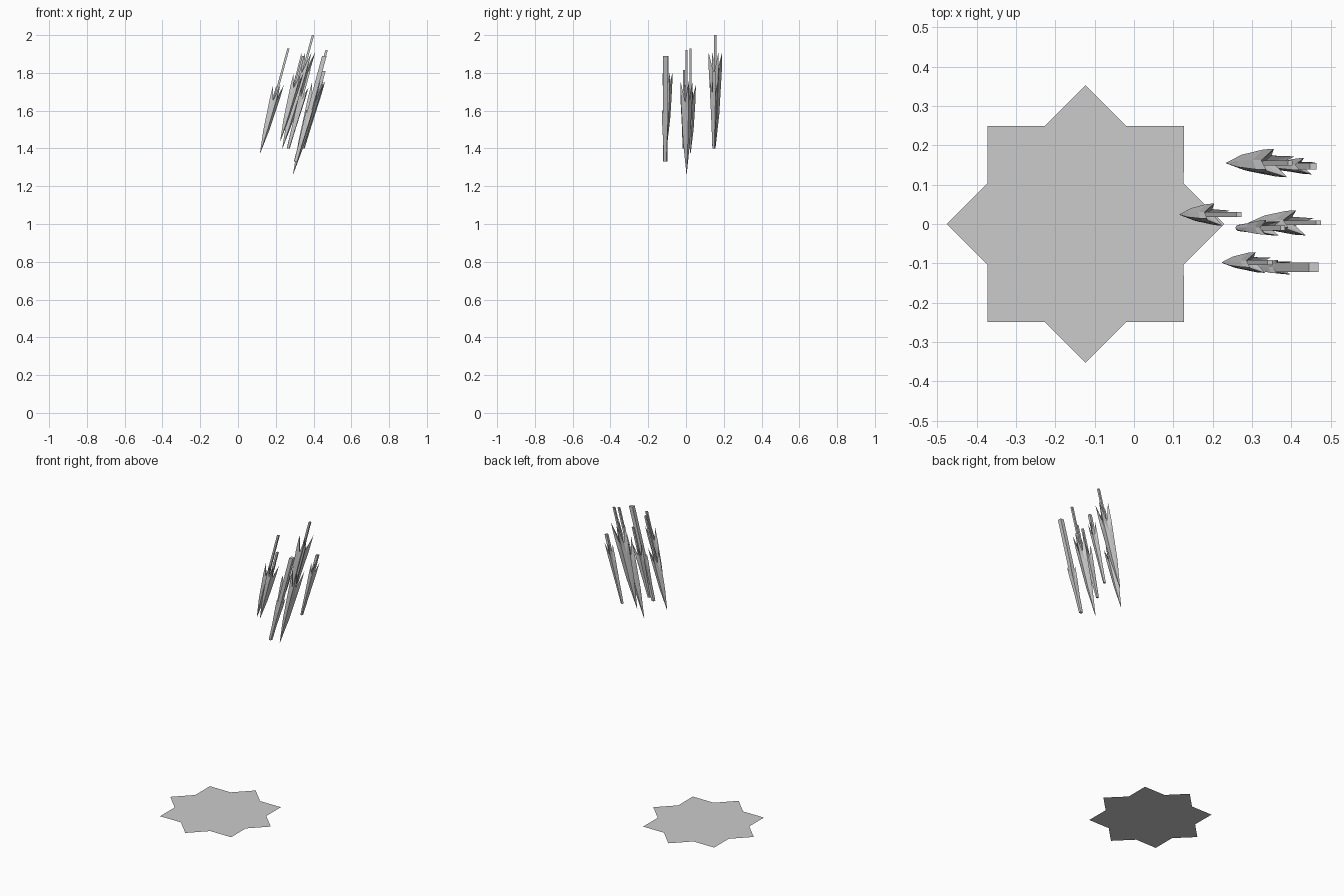
import bpy, bmesh, math

cube = bpy.data.objects.get("Cube")
if cube:
    bpy.data.objects.remove(cube)

grey = bpy.data.materials.new("plain_grey")
grey.use_nodes = True
grey.diffuse_color = (0.6, 0.6, 0.6, 1)
grey.node_tree.nodes["Principled BSDF"].inputs["Base Color"].default_value = (0.6, 0.6, 0.6, 1)

LEAN = 0.27  # sideways drift per unit of height


def finish(name, bm, location):
    mesh = bpy.data.meshes.new(name)
    bm.to_mesh(mesh)
    bm.free()
    mesh.materials.append(grey)
    obj = bpy.data.objects.new(name, mesh)
    obj.location = location
    bpy.context.collection.objects.link(obj)


def loft(name, rings, location, turn=0):
    """Join eight-sided rings; each ring is (barb radius, barb z, valley radius, valley z)."""
    bm = bmesh.new()
    loops = []
    for ring in rings:
        loop = []
        for i in range(8):
            r, z = ring[:2] if i % 2 == 0 else ring[2:]
            a = i * math.pi / 4 + math.radians(turn)
            loop.append(bm.verts.new((r * math.cos(a) + LEAN * z, r * math.sin(a), z)))
        loops.append(loop)
    for low, high in zip(loops, loops[1:]):
        for i in range(8):
            j = (i + 1) % 8
            bm.faces.new((low[i], low[j], high[j], high[i]))
    bm.faces.new(loops[0][::-1])
    bm.faces.new(loops[-1])
    bmesh.ops.recalc_face_normals(bm, faces=bm.faces)
    finish(name, bm, location)


def square(half, z):
    return (half, z, half * math.sqrt(2), z)


def arrow(label, x, y, z, top, head, width, tip, shaft, turn):
    """Leaf-shaped barbed head pointing down, with a square shaft trailing up behind it."""
    place = (x, y, z)
    loft(label + "_head", [
        (tip, 0, tip, 0),
        (width * 0.58, head * 0.35, width * 0.45, head * 0.35),
        (width * 0.95, head * 0.8, width * 0.6, head * 0.65),
        (width, head, width * 0.5, head * 0.78),
        (shaft, head * 0.7, shaft, head * 0.7),
    ], place, turn)
    loft(label + "_shaft", [square(shaft, head * 0.6), square(shaft, top - z)], place)


# Eight-pointed ground star, hovering just above the floor
bm = bmesh.new()
points = []
for i in range(16):
    r = 0.353 if i % 2 == 0 else 0.27
    a = i * math.pi / 8
    points.append(bm.verts.new((r * math.cos(a), r * math.sin(a), 0)))
bm.faces.new(points)
finish("ground_star", bm, (-0.123, 0, 0.08))

# Pointed arrows
arrow("lone_arrow", 0.117, 0.024, 1.375, 1.93, 0.36, 0.03, 0.001, 0.006, 20)
arrow("front_arrow", 0.224, -0.098, 1.44, 1.89, 0.36, 0.029, 0.001, 0.006, 25)
arrow("back_arrow", 0.235, 0.155, 1.40, 2.0, 0.51, 0.04, 0.001, 0.006, 25)
arrow("middle_arrow", 0.292, 0.003, 1.265, 1.92, 0.49, 0.034, 0.001, 0.006, 20)

# Blunt arrows
arrow("blunt_front_arrow", 0.306, -0.11, 1.33, 1.89, 0.28, 0.024, 0.011, 0.012, 40)
arrow("blunt_back_arrow", 0.345, 0.147, 1.40, 1.81, 0.36, 0.023, 0.008, 0.008, 25)
arrow("blunt_middle_arrow", 0.266, -0.01, 1.40, 1.815, 0.32, 0.026, 0.008, 0.006, 40)
